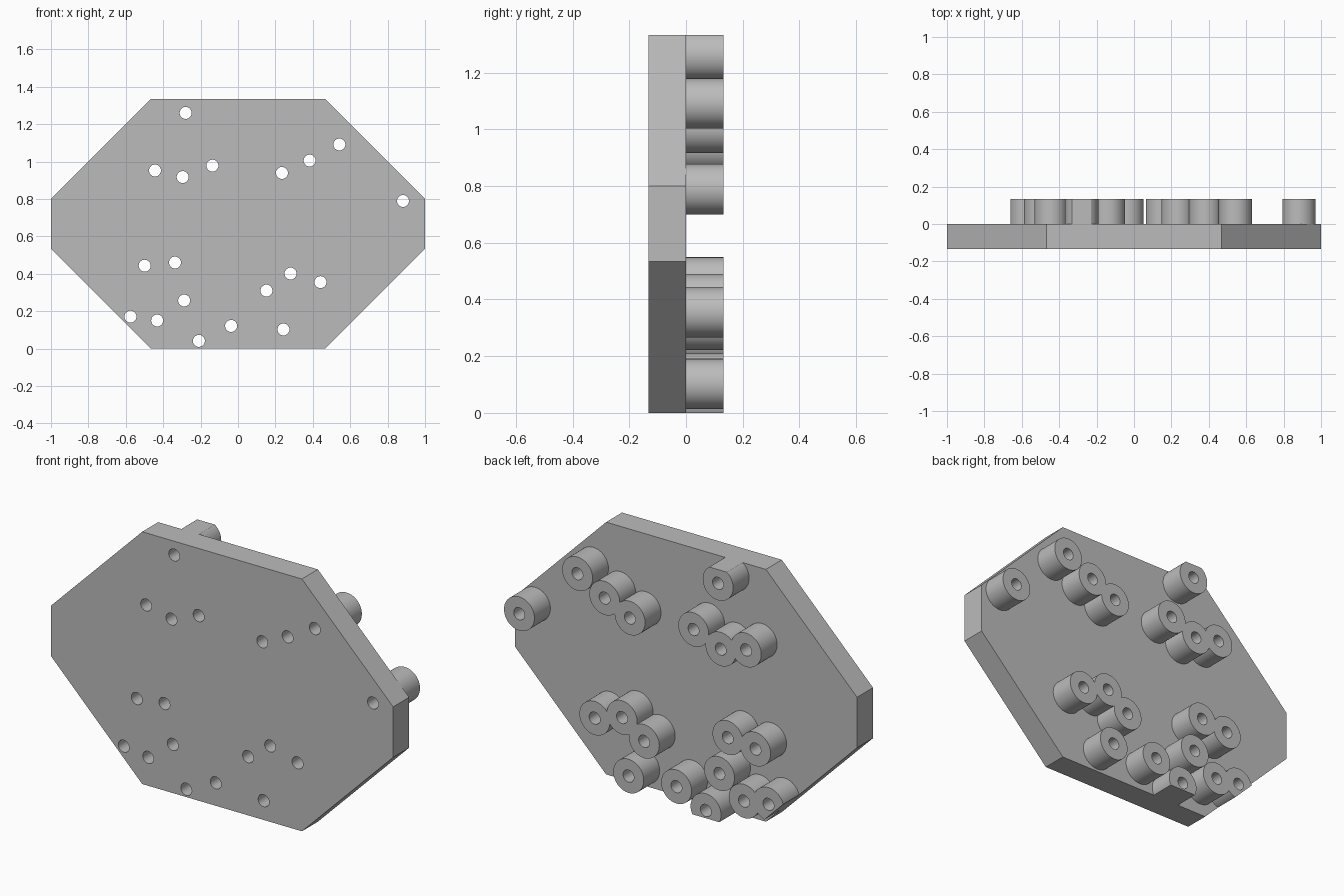
import bpy, bmesh, math
from mathutils import Matrix

cube = bpy.data.objects.get("Cube")
if cube:
    bpy.data.objects.remove(cube, do_unlink=True)

DEPTH = 0.133       # plate thickness, and post height behind it
HEIGHT = 1.333
POST_R, HOLE_R = 0.089, 0.032

# Post centres as (x, z)
CENTRES = [
    (-0.28, 1.26), (-0.444, 0.952), (-0.296, 0.917), (-0.137, 0.978),
    (0.235, 0.939), (0.383, 1.005), (0.542, 1.091), (0.882, 0.789),
    (-0.499, 0.443), (-0.337, 0.46), (-0.288, 0.257), (-0.575, 0.171),
    (-0.432, 0.15), (-0.209, 0.041), (-0.037, 0.121), (0.152, 0.31),
    (0.281, 0.401), (0.441, 0.355), (0.243, 0.102),
]

grey = bpy.data.materials.new("plain grey")
grey.use_nodes = True
grey.diffuse_color = (0.5, 0.5, 0.5, 1)
grey.node_tree.nodes["Principled BSDF"].inputs["Base Color"].default_value = (0.5, 0.5, 0.5, 1)


def prism(name, outline, y0, y1):
    """Extrude an (x, z) outline from y0 to y1."""
    bm = bmesh.new()
    face = bm.faces.new([bm.verts.new((x, y0, z)) for x, z in outline])
    ext = bmesh.ops.extrude_face_region(bm, geom=[face])["geom"]
    verts = [v for v in ext if isinstance(v, bmesh.types.BMVert)]
    bmesh.ops.translate(bm, verts=verts, vec=(0, y1 - y0, 0))
    bmesh.ops.recalc_face_normals(bm, faces=bm.faces)
    mesh = bpy.data.meshes.new(name)
    bm.to_mesh(mesh)
    bm.free()
    mesh.materials.append(grey)
    obj = bpy.data.objects.new(name, mesh)
    bpy.context.collection.objects.link(obj)
    return obj


def circle(cx, cz, r, n):
    return [(cx + r * math.cos(math.tau * i / n), cz + r * math.sin(math.tau * i / n))
            for i in range(n)]


def combine(target, tool, operation):
    """Apply a boolean and discard the tool object."""
    mod = target.modifiers.new("combine", 'BOOLEAN')
    mod.object, mod.operation, mod.solver = tool, operation, 'EXACT'
    bpy.context.view_layer.objects.active = target
    bpy.ops.object.modifier_apply(modifier=mod.name)
    bpy.data.objects.remove(tool, do_unlink=True)


# Oversized slab with the posts standing on its back
plate = prism("mounting_plate", [(-2, -1), (2, -1), (2, 3), (-2, 3)], -DEPTH, 0)
for x, z in CENTRES:
    combine(plate, prism("post", circle(x, z, POST_R, 48), -DEPTH / 2, DEPTH), 'UNION')

# Trim slab and posts together to the long octagon
quarter = [(0.467, 0), (1, 0.533)]
right = quarter + [(x, HEIGHT - z) for x, z in reversed(quarter)]
octagon = right + [(-x, z) for x, z in reversed(right)]
combine(plate, prism("trim", octagon, -1, 1), 'INTERSECT')

# Holes through each post and the plate
for x, z in CENTRES:
    combine(plate, prism("hole", circle(x, z, HOLE_R, 32), -1, 1), 'DIFFERENCE')

bpy.ops.object.select_all(action='DESELECT')
plate.select_set(True)
bpy.context.view_layer.objects.active = plate
bpy.ops.object.shade_smooth_by_angle(angle=math.radians(30))
